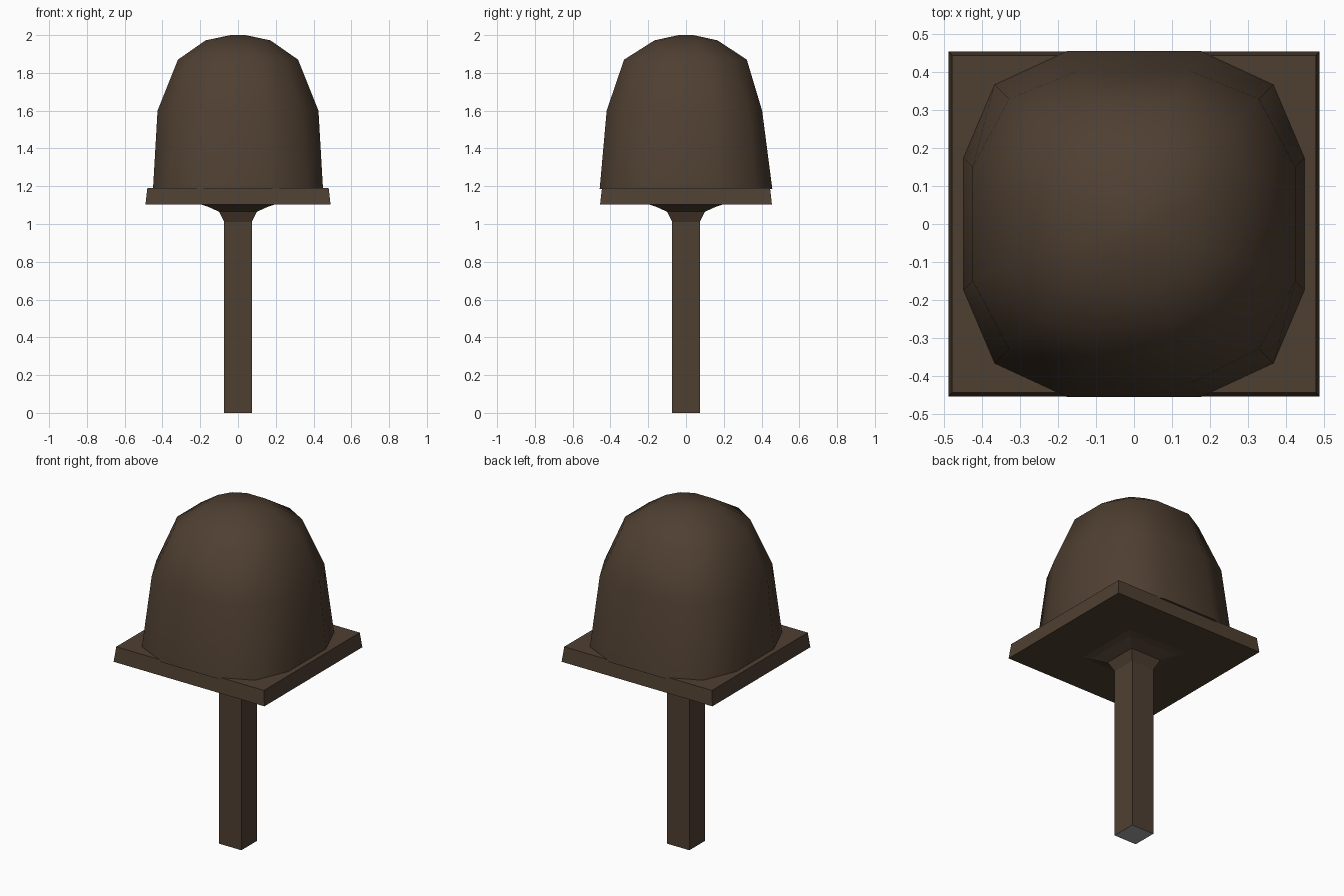
import bpy, bmesh, math

if "Cube" in bpy.data.objects:
    bpy.data.objects.remove(bpy.data.objects["Cube"])


def material(name, rgb):
    m = bpy.data.materials.new(name)
    m.diffuse_color = (*rgb, 1)
    m.use_nodes = True
    m.node_tree.nodes["Principled BSDF"].inputs["Base Color"].default_value = m.diffuse_color
    return m


brown = material("dark brown", (0.078, 0.050, 0.031))
grey = material("grey", (0.36, 0.36, 0.36))


def loft(name, rings, mats, smooth=False):
    """Skin a stack of equal-sized rings and cap both ends."""
    bm = bmesh.new()
    loops = [[bm.verts.new(p) for p in ring] for ring in rings]
    n = len(loops[0])
    for a, b in zip(loops, loops[1:]):
        for i in range(n):
            j = (i + 1) % n
            bm.faces.new((a[i], a[j], b[j], b[i]))
    bm.faces.new(loops[0][::-1])
    bm.faces.new(loops[-1])
    bmesh.ops.recalc_face_normals(bm, faces=bm.faces)
    for f in bm.faces:
        # the grey end cap is the downward face on the ground
        f.material_index = 1 if len(mats) > 1 and f.calc_center_median().z < 0.001 else 0
    me = bpy.data.meshes.new(name)
    bm.to_mesh(me)
    bm.free()
    for m in mats:
        me.materials.append(m)
    ob = bpy.data.objects.new(name, me)
    bpy.context.collection.objects.link(ob)
    if smooth:
        bpy.ops.object.select_all(action='DESELECT')
        ob.select_set(True)
        bpy.context.view_layer.objects.active = ob
        bpy.ops.object.shade_smooth_by_angle(angle=math.radians(50))
    return ob


def rect(hx, hy, z):
    return [(-hx, -hy, z), (hx, -hy, z), (hx, hy, z), (-hx, hy, z)]


def rounded(x, yf, yb, inner, corner, z):
    """Twelve-sided rounded square: side half width, front and back depth."""
    q = [(x, -inner), (x, inner), (corner, corner), (inner, yb), (-inner, yb),
         (-corner, corner), (-x, inner), (-x, -inner), (-corner, -corner),
         (-inner, -yf), (inner, -yf), (corner, -corner)]
    return [(a, b, z) for a, b in q]


# square post with flared head
loft("post", [rect(0.073, 0.073, 0), rect(0.073, 0.073, 1.01),
              rect(0.10, 0.10, 1.065), rect(0.16, 0.16, 1.092),
              rect(0.20, 0.20, 1.105)], [brown, grey])

# tapered tray under the dome
loft("tray", [rect(0.49, 0.455, 1.103), rect(0.48, 0.445, 1.19)], [brown])

# smooth faceted dome
loft("dome", [rounded(0.45, 0.457, 0.457, 0.175, 0.368, 1.185),
              rounded(0.426, 0.42, 0.403, 0.15, 0.33, 1.60),
              rounded(0.318, 0.328, 0.322, 0.11, 0.245, 1.87),
              rounded(0.172, 0.167, 0.167, 0.06, 0.13, 1.972),
              rounded(0.04, 0.04, 0.04, 0.014, 0.03, 2.0)], [brown], smooth=True)
